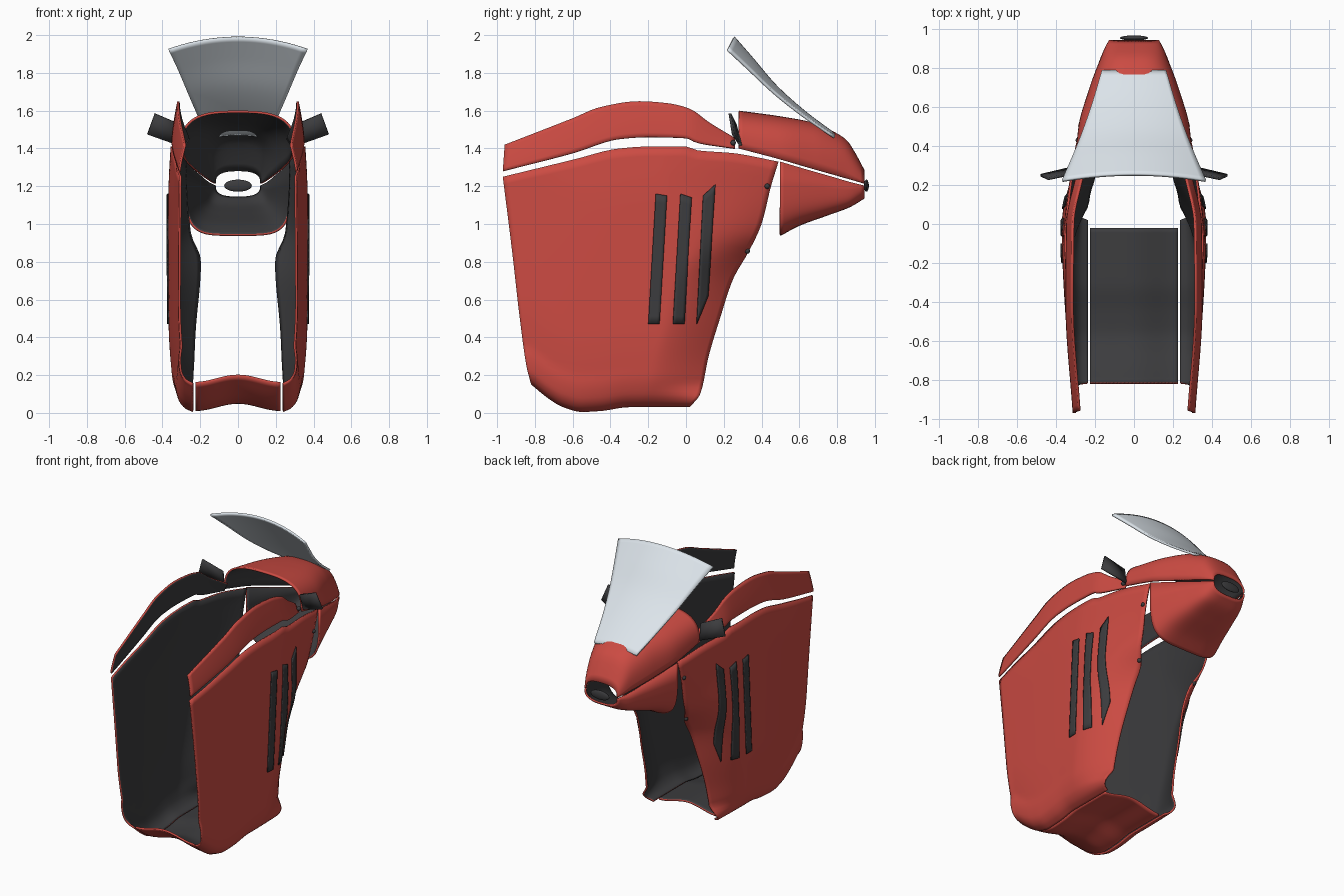
import bpy, bmesh, math
from mathutils import Vector

if "Cube" in bpy.data.objects:
    bpy.data.objects.remove(bpy.data.objects["Cube"])


def mat(name, c):
    m = bpy.data.materials.new(name)
    m.diffuse_color = (*c, 1)
    m.use_nodes = True
    m.node_tree.nodes["Principled BSDF"].inputs["Base Color"].default_value = m.diffuse_color
    return m


RED = mat("red_paint", (0.60, 0.07, 0.055))
DARK = mat("dark_plastic", (0.045, 0.045, 0.048))
CLEAR = mat("pale_screen", (0.72, 0.78, 0.83))


def look(tab, x, c=1):
    """Smooth, non-overshooting lookup of column c in a table keyed on column 0."""
    n = len(tab)
    if x <= tab[0][0]:
        return tab[0][c]
    if x >= tab[-1][0]:
        return tab[-1][c]
    d = [(tab[i + 1][c] - tab[i][c]) / (tab[i + 1][0] - tab[i][0]) for i in range(n - 1)]

    def slope(i):
        if i == 0 or i == n - 1:
            return d[0] if i == 0 else d[-1]
        a, b = d[i - 1], d[i]
        return 0 if a * b <= 0 else 2 * a * b / (a + b)
    i = max(k for k in range(n - 1) if tab[k][0] <= x)
    h = tab[i + 1][0] - tab[i][0]
    t = (x - tab[i][0]) / h
    return ((2*t**3 - 3*t*t + 1) * tab[i][c] + (t**3 - 2*t*t + t) * h * slope(i)
            + (3*t*t - 2*t**3) * tab[i + 1][c] + (t**3 - t*t) * h * slope(i + 1))


def path(pts, t):
    """Point at fraction t along a smooth curve through pts."""
    tab = [(0, *pts[0])]
    for a, b in zip(pts, pts[1:]):
        tab.append((tab[-1][0] + math.dist(a, b), *b))
    return Vector((look(tab, t * tab[-1][0], 1), look(tab, t * tab[-1][0], 2)))


def coons(bot, top, back, front, s, t):
    """Fill a four-edged outline in the side view."""
    B, T, L, R = path(bot, s), path(top, s), path(back, t), path(front, t)
    c = [Vector(p) for p in (bot[0], bot[-1], top[0], top[-1])]
    return ((1-t)*B + t*T + (1-s)*L + s*R
            - ((1-s)*(1-t)*c[0] + s*(1-t)*c[1] + (1-s)*t*c[2] + s*t*c[3]))


def shell(name, f, nu, nv, mats, thick=0.012, mirror=False, offset=-1):
    """Curved sheet from f(s, t): first material outside, last material inside."""
    bm = bmesh.new()
    g = [[bm.verts.new(f(i / nu, j / nv)) for j in range(nv + 1)] for i in range(nu + 1)]
    for i in range(nu):
        for j in range(nv):
            bm.faces.new((g[i][j], g[i+1][j], g[i+1][j+1], g[i][j+1])).smooth = True
    me = bpy.data.meshes.new(name)
    bm.to_mesh(me)
    bm.free()
    for m in mats:
        me.materials.append(m)
    ob = bpy.data.objects.new(name, me)
    bpy.context.collection.objects.link(ob)
    if mirror:
        ob.modifiers.new("mirror", 'MIRROR').use_mirror_merge = False
    so = ob.modifiers.new("thickness", 'SOLIDIFY')
    so.thickness, so.offset = thick, offset
    so.material_offset = len(mats) - 1
    bpy.context.view_layer.objects.active = ob
    ob.select_set(True)
    bpy.ops.object.shade_smooth_by_angle(angle=math.radians(35))
    ob.select_set(False)
    return ob


# Side panel outline (y, z)
BOT = [(-.82, .15), (-.72, .07), (-.65, .03), (-.55, .005), (-.45, .01), (-.3, .03), (.02, .03)]
TOP = [(-.97, 1.25), (-.6, 1.34), (-.35, 1.40), (-.2, 1.41), (0, 1.41), (.06, 1.39), (.25, 1.375), (.49, 1.33)]
BACK = [(-.82, .15), (-.845, .25), (-.88, .5), (-.92, .85), (-.97, 1.25)]
FRONT = [(.02, .03), (.075, .1), (.12, .3), (.18, .5), (.25, .71), (.33, .85), (.40, 1.0), (.45, 1.2), (.49, 1.33)]
HEIGHT_W = [(0, .24), (.02, .285), (.07, .325), (.17, .352), (.45, .368), (1.1, .37), (1.42, .355)]
CURL = [(0, 0), (.17, .10), (.5, .14), (.8, .165), (.95, .11), (1.3, .08)]


def panel_x(y, z):
    h = max(0, z - look(BOT, y))
    x = look(HEIGHT_W, h)
    x -= .06 * max(0, (-.1 - y) / .87) ** 1.4 * min(1, h / .2)
    e = max(0, look([(b, a) for a, b in FRONT], z) - y)
    reach = look([(0, .28), (.8, .3), (1.2, .6)], z)
    x -= look(CURL, z) * max(0, 1 - e / reach) ** 1.6 * min(1, h / .12)
    return x


def side_panel(s, t):
    t = t ** 1.5                     # more rows near the bottom curl
    p = coons(BOT, TOP, BACK, FRONT, s, t)
    return panel_x(p.x, p.y), p.x, p.y


shell("side_panels", side_panel, 48, 40, (RED, DARK), mirror=True)

# Vent slats following the side panels
SLATS = [((-.20, .47), (-.14, .47), (-.10, 1.15), (-.16, 1.16)),
         ((-.07, .47), (-.01, .47), (.03, 1.14), (-.03, 1.16)),
         ((.055, .47), (.115, .62), (.155, 1.21), (.09, 1.15))]
for k, q in enumerate(SLATS):
    def slat(s, t, q=[Vector(v) for v in q]):
        p = (q[0]*(1-s) + q[1]*s)*(1-t) + (q[3]*(1-s) + q[2]*s)*t
        return panel_x(p.x, p.y) + .001, p.x, p.y
    shell(f"vent_slats_{k + 1}", slat, 4, 16, (DARK,), .007, True, 1)

# Upper trim strips above the side panels
T_BOT = [(-.97, 1.28), (-.6, 1.375), (-.35, 1.45), (-.2, 1.46), (0, 1.455), (.06, 1.43), (.26, 1.40)]
T_TOP = [(-.96, 1.42), (-.6, 1.56), (-.45, 1.62), (-.25, 1.65), (-.1, 1.64), (.02, 1.61), (.12, 1.54), (.26, 1.455)]


def trim(s, t):
    p = coons(T_BOT, T_TOP, [T_BOT[0], T_TOP[0]], [T_BOT[-1], T_TOP[-1]], s, t)
    w = look([(-.97, .315), (-.4, .352), (0, .348), (.26, .295)], p.x)
    return w - .03 * t ** 1.3, p.x, p.y


shell("upper_trim", trim, 40, 8, (RED, DARK), mirror=True)


# Belly pan with a raised centre channel
def belly(s, t):
    y, x = -.82 + .8 * s, -.225 + .45 * t
    return x, y, look(BOT, y) + .005 + .038 * math.cos(x / .225 * math.pi / 2) ** 2


shell("belly_pan", belly, 32, 24, (RED, DARK))

# Nose: y, half width, seam z, crown or keel z
UPPER = [(.28, .305, 1.40, 1.60), (.5, .285, 1.342, 1.57), (.68, .235, 1.29, 1.535), (.78, .20, 1.262, 1.49),
         (.85, .172, 1.242, 1.445), (.90, .152, 1.228, 1.37), (.945, .128, 1.215, 1.285)]
LOWER = [(.5, .288, 1.33, .937), (.6, .258, 1.30, .99), (.75, .208, 1.257, 1.045), (.87, .165, 1.222, 1.09),
         (.945, .128, 1.203, 1.135)]


def nose(tab, power, sign):
    def f(s, t):
        y = tab[0][0] + (tab[-1][0] - tab[0][0]) * s
        w, z0, z1 = (look(tab, y, c) for c in (1, 2, 3))
        c, q = math.cos(math.pi * t), abs(math.sin(math.pi * t))
        k = look([(0, power), (.8, power), (1, 2.6)], s)
        x = sign * math.copysign(abs(c) ** (2 / k), c) * w
        return x, y, z0 + (z1 - z0) * (q if q > 1e-6 else 0) ** (2 / k)
    return f


shell("nose_upper", nose(UPPER, 2.9, 1), 32, 40, (RED, DARK))
shell("nose_lower", nose(LOWER, 4.5, -1), 24, 40, (RED, DARK))

# Windscreen: fraction, y, centre z, half width, edge drop
SCREEN = [(0, .79, 1.48, .165, .015), (.25, .63, 1.60, .215, .02), (.5, .48, 1.735, .27, .03),
          (.75, .36, 1.875, .322, .05), (1, .258, 1.992, .37, .065)]


def screen(s, t):
    y, z, w, d = (look(SCREEN, s, c) for c in (1, 2, 3, 4))
    k = 2 * t - 1
    return w * k, y - .032 * s * k * k, z - d * k * k


shell("windscreen", screen, 24, 24, (CLEAR,), .014)

# Mirror tabs
TAB = [Vector(v) for v in ((.30, .29, 1.465), (.475, .238, 1.478 - .0), (.44, .232, 1.585), (.30, .262, 1.525))]
TAB[0].z, TAB[1].z = 1.415, 1.475
TAB[1], TAB[0] = Vector((.48, .25, 1.475)), Vector((.31, .29, 1.415))


def tab(s, t):
    return (TAB[0]*(1-s) + TAB[1]*s)*(1-t) + (TAB[3]*(1-s) + TAB[2]*s)*t


shell("mirror_tabs", tab, 2, 2, (DARK,), .014, True, 0)


# Nose badge and fixing bolts
def blob(name, loc, size):
    bpy.ops.mesh.primitive_uv_sphere_add(segments=24, ring_count=12, location=loc)
    ob = bpy.context.object
    ob.name, ob.scale = name, size
    ob.data.materials.append(DARK)
    bpy.ops.object.shade_smooth()
    ob.select_set(False)


blob("nose_badge", (0, .955, 1.203), (.073, .013, .032))
for side, label in ((1, "right"), (-1, "left")):
    for k, (y, z) in enumerate([(.43, 1.2), (.325, .857)]):
        blob(f"bolt_{label}_{k + 1}", (side * panel_x(y, z), y, z), (.014,) * 3)
    blob(f"bolt_{label}_3", (side * .298, .25, 1.43), (.014,) * 3)
